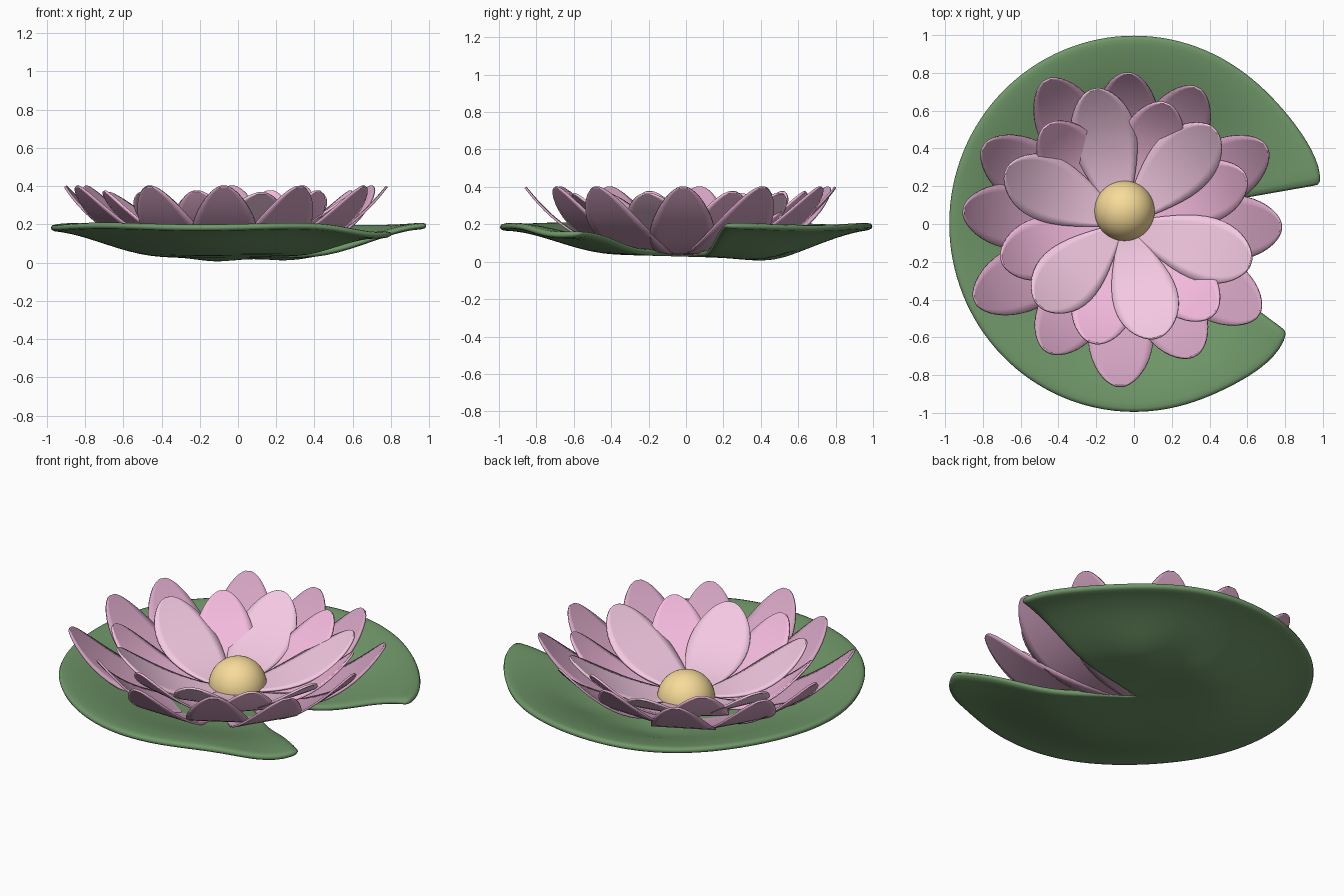
import bpy, bmesh, math
from mathutils import Vector

if "Cube" in bpy.data.objects:
    bpy.data.objects.remove(bpy.data.objects["Cube"])


def material(name, rgb):
    m = bpy.data.materials.new(name)
    m.diffuse_color = (*rgb, 1)
    m.use_nodes = True
    m.node_tree.nodes["Principled BSDF"].inputs["Base Color"].default_value = m.diffuse_color
    return m


def finish(bm, name, mat, thickness=0, offset=-1, subsurf=0):
    bmesh.ops.recalc_face_normals(bm, faces=bm.faces)
    # open sheets should face upwards
    bm.normal_update()
    if thickness and sum(f.normal.z for f in bm.faces) < 0:
        bmesh.ops.reverse_faces(bm, faces=bm.faces)
    me = bpy.data.meshes.new(name)
    bm.to_mesh(me)
    bm.free()
    ob = bpy.data.objects.new(name, me)
    bpy.context.collection.objects.link(ob)
    me.materials.append(mat)
    for p in me.polygons:
        p.use_smooth = True
    if thickness:
        s = ob.modifiers.new("thickness", 'SOLIDIFY')
        s.thickness, s.offset = thickness, offset
    if subsurf:
        s = ob.modifiers.new("round", 'SUBSURF')
        s.levels = s.render_levels = subsurf
    return ob


green = material("leaf_green", (0.16, 0.31, 0.14))
pinks = [material("petal_outer", (0.66, 0.37, 0.54)),
         material("petal_middle", (0.92, 0.50, 0.74)),
         material("petal_inner", (0.90, 0.58, 0.76))]
yellow = material("centre_yellow", (0.93, 0.71, 0.32))


# Lily pad: shallow wavy dish with a notch on the +x side
def bump(x, y, cx, cy, size):
    return math.exp(-((x - cx) ** 2 + (y - cy) ** 2) / size)


def pad_height(x, y):
    r = math.hypot(x, y)
    k = min(max((r - 0.38) / 0.62, 0), 1)
    z = 0.062 + 0.143 * k * k * (3 - 2 * k)
    z -= 0.03 * y * max(0, 1 - r * r)
    z -= 0.022 * (bump(x, y, -0.12, 0.46, 0.02) + bump(x, y, 0.3, 0.43, 0.02))
    # front right lobe sags
    z -= 0.045 * bump(x, y, 0.72, -0.68, 0.06)
    return z + 0.006 * math.sin(5 * math.atan2(y, x) + 1) * r * r


bm = bmesh.new()
apex_xy = Vector((0.0, 0.035))
apex = bm.verts.new((*apex_xy, pad_height(*apex_xy)))
rings = (0.1, 0.22, 0.34, 0.46, 0.58, 0.7, 0.8, 0.89, 0.96, 1.0)
n = 56
cols = []
for i in range(n + 1):
    deg = 11.5 + (325.5 - 11.5) * i / n
    a = math.radians(deg)
    rim = Vector((0.98 * math.cos(a), 0.998 * math.sin(a)))
    # lobes beside the notch reach out a little further
    rim *= 1 + 0.05 * math.exp(-((deg - 13) / 19) ** 2) \
             + 0.035 * math.exp(-((deg - 318) / 14) ** 2)
    if i in (0, n):
        rim *= 0.985
    col = []
    for s in rings:
        p = apex_xy.lerp(rim, s)
        col.append(bm.verts.new((p.x, p.y, pad_height(p.x, p.y))))
    cols.append(col)
for a, b in zip(cols, cols[1:]):
    bm.faces.new((apex, a[0], b[0]))
    for j in range(len(rings) - 1):
        bm.faces.new((a[j], a[j + 1], b[j + 1], b[j]))
finish(bm, "lily_pad", green, thickness=0.035, subsurf=1)


# Petal: rounded blade, flat at the root and sweeping up at the tip
def petal(name, centre, angle, length, half_width, base_z, tip_z, power, cup, mat):
    bm = bmesh.new()
    nu, nv = 18, 8
    ca, sa = math.cos(math.radians(angle)), math.sin(math.radians(angle))
    rows = []
    for i in range(nu + 1):
        t = 0.03 + 0.968 * math.sin(math.pi / 2 * i / nu)
        w = half_width * math.sin(math.pi * t ** 1.65) ** 0.52
        row = []
        for j in range(nv + 1):
            v = 2 * j / nv - 1
            r, side = length * t, w * v
            z = base_z + (tip_z - base_z) * t ** power
            z += cup * (side / half_width) ** 2 * min(1, 1.5 * t)
            row.append(bm.verts.new((centre[0] + r * ca - side * sa,
                                     centre[1] + r * sa + side * ca, z)))
        rows.append(row)
    for a, b in zip(rows, rows[1:]):
        for j in range(nv):
            bm.faces.new((a[j], b[j], b[j + 1], a[j + 1]))
    finish(bm, name, mat, thickness=0.012, offset=0)


# Three whorls: (angle, length) per petal
outer = ((117, .89), (88, .83), (62, .85), (30, .88), (1, .84), (-32, .85),
         (-60, .77), (-91, .83), (-122, .76), (-154, .87), (173, .85), (149, .86))
middle = ((128, .66), (70, .68), (21, .70), (-45, .68), (-104, .65), (-163, .67))
inner = ((102, .73), (46, .70), (-17, .71), (-73, .63), (-136, .62), (155, .68))
whorls = (("outer", outer, (-.06, -.03), .175, .040, .40, 3.0, 0),
          ("middle", middle, (-.06, 0), .165, .062, .375, 2.7, 0),
          ("inner", inner, (-.06, 0), .172, .085, .365, 2.3, 0))
for (label, petals, c, hw, bz, tz, pw, cup), mat in zip(whorls, pinks):
    for i, (ang, ln) in enumerate(petals):
        petal(f"{label}_petal_{i + 1}", c, ang, ln, hw, bz, tz, pw, cup, mat)

# Flower centre: yellow dome
bm = bmesh.new()
bmesh.ops.create_uvsphere(bm, u_segments=40, v_segments=24, radius=0.16)
bmesh.ops.bisect_plane(bm, geom=bm.verts[:] + bm.edges[:] + bm.faces[:],
                       plane_co=(0, 0, -0.02), plane_no=(0, 0, -1), clear_outer=True)
bmesh.ops.holes_fill(bm, edges=[e for e in bm.edges if e.is_boundary])
bmesh.ops.translate(bm, verts=bm.verts, vec=(-0.05, 0.07, 0.085))
finish(bm, "flower_centre", yellow)
